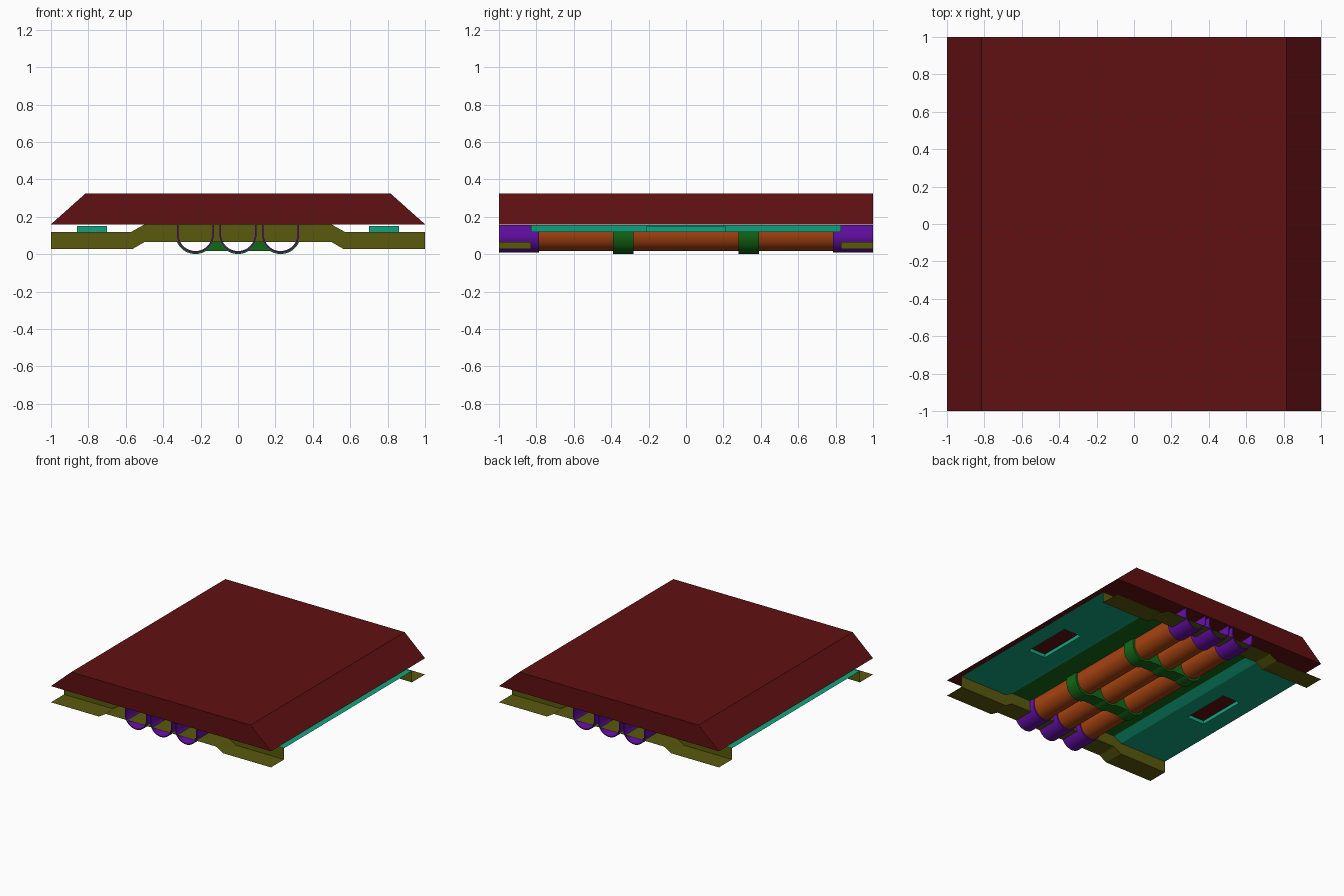
import bpy, math

if "Cube" in bpy.data.objects:
    bpy.data.objects.remove(bpy.data.objects["Cube"])


def colour(name, rgb):
    m = bpy.data.materials.new(name)
    m.diffuse_color = (*rgb, 1)
    m.use_nodes = True
    m.node_tree.nodes["Principled BSDF"].inputs["Base Color"].default_value = m.diffuse_color
    return m


MAROON = colour("maroon", (0.117, 0.005, 0.006))
OLIVE = colour("olive", (0.102, 0.10, 0.004))
TEAL = colour("teal", (0.006, 0.37, 0.21))
GREEN = colour("green", (0.006, 0.14, 0.008))
ORANGE = colour("orange", (0.39, 0.058, 0.005))
PURPLE = colour("purple", (0.138, 0.005, 0.40))


def make(name, verts, faces, mat, smooth=False):
    me = bpy.data.meshes.new(name)
    me.from_pydata(verts, [], faces)
    ob = bpy.data.objects.new(name, me)
    bpy.context.collection.objects.link(ob)
    me.materials.append(mat)
    if smooth:
        bpy.ops.object.select_all(action='DESELECT')
        bpy.context.view_layer.objects.active = ob
        ob.select_set(True)
        bpy.ops.object.shade_smooth_by_angle(angle=math.radians(30))
    return ob


def sweep(name, profile, y0, y1, mat, solid=False, smooth=False):
    """Extrude an x-z profile along y: an open sheet, or a closed solid."""
    n = len(profile)
    verts = [(x, y, z) for y in (y0, y1) for x, z in profile]
    faces = [(i, (i + 1) % n, n + (i + 1) % n, n + i)
             for i in range(n if solid else n - 1)]
    if solid:
        faces += [tuple(range(n - 1, -1, -1)), tuple(range(n, 2 * n))]
    return make(name, verts, faces, mat, smooth)


PIPE_X, PIPE_Z, PLATE_Z = (-0.228, 0, 0.228), 0.108, 0.157


def trough(cx, r, n=28):
    """Pipe cross-section: half circle with straight sides up to the plate."""
    half = [(cx + r * math.cos(t), PIPE_Z + r * math.sin(t))
            for t in (math.pi + math.pi * i / n for i in range(n + 1))]
    return [(cx - r, PLATE_Z)] + half + [(cx + r, PLATE_Z)]


def ring(name, cx, r_in, r_out, y0, y1, mat):
    """Pipe shell with wall thickness and closed ends."""
    p = [trough(cx, r) for r in (r_in, r_out)]
    n = len(p[0])
    verts = [(x, y, z) for q, y in ((p[0], y0), (p[1], y0), (p[1], y1), (p[0], y1))
             for x, z in q]
    faces = [(r * n + i, r * n + i + 1, (r + 1) % 4 * n + i + 1, (r + 1) % 4 * n + i)
             for r in range(4) for i in range(n - 1)]
    make(name, verts, faces, mat, smooth=True)


# bevelled top slab
sweep("top_slab", [(-1, .16), (1, .16), (.815, .325), (-.815, .325)], -1, 1, MAROON, solid=True)

# end beams: cranked upright plate with an outward bottom flange
low = [(-1, .027), (-.565, .027), (-.5, .065), (.5, .065), (.565, .027), (1, .027)]
high = [(-1, .12), (-.57, .12), (-.5, .159), (.5, .159), (.57, .12), (1, .12)]
for s, side in ((-1, "front"), (1, "back")):
    n = len(low)
    verts = ([(x, s, z) for x, z in low] + [(x, s * .83, z) for x, z in low]
             + [(x, s * .83, z) for x, z in high])
    faces = [(r * n + i, r * n + i + 1, r * n + n + i + 1, r * n + n + i)
             for r in (0, 1) for i in range(n - 1)]
    make(side + "_beam", verts, faces, OLIVE)

# centre plate above the pipes
sweep("centre_plate", [(-.5, PLATE_Z), (.5, PLATE_Z)], -.83, .83, GREEN)

# side panels, each with a raised slot
cols = [(.5, .157), (.57, .12), (.70, .12), (.86, .12), (1, .12)]
rows = [-.83, -.21, .21, .83]
for s, side in ((-1, "left"), (1, "right")):
    verts = [(s * x, y, z) for y in rows for x, z in cols]
    faces = [(5 * j + i, 5 * j + i + 1, 5 * j + i + 6, 5 * j + i + 5)
             for j in range(3) for i in range(4) if (i, j) != (2, 1)]
    rim = [7, 8, 13, 12]
    verts += [(verts[k][0], verts[k][1], .15) for k in rim]
    faces += [(rim[k], rim[(k + 1) % 4], 20 + (k + 1) % 4, 20 + k) for k in range(4)]
    make(side + "_panel", verts, faces, TEAL)

# three pipes with a sleeve on each end
for k, cx in enumerate(PIPE_X):
    sweep(f"pipe_{k}", trough(cx, .09), -.8, .8, ORANGE, smooth=True)
    for s in (-1, 1):
        ring(f"sleeve_{k}", cx, .091, .099, *sorted((s * .785, s)), PURPLE)

# straps: a ring round each pipe with saddles between
for s in (-1, 1):
    y0, y1 = sorted((s * .28, s * .39))
    for k, cx in enumerate(PIPE_X):
        ring(f"strap_ring_{k}", cx, .091, .107, y0, y1, GREEN)
    for k in (0, 1):
        left = [p for p in trough(PIPE_X[k], .1) if p[0] > PIPE_X[k] + .04]
        right = [p for p in trough(PIPE_X[k + 1], .1) if p[0] < PIPE_X[k + 1] - .04]
        sweep(f"strap_saddle_{k}", left + right, y0, y1, GREEN, solid=True)
